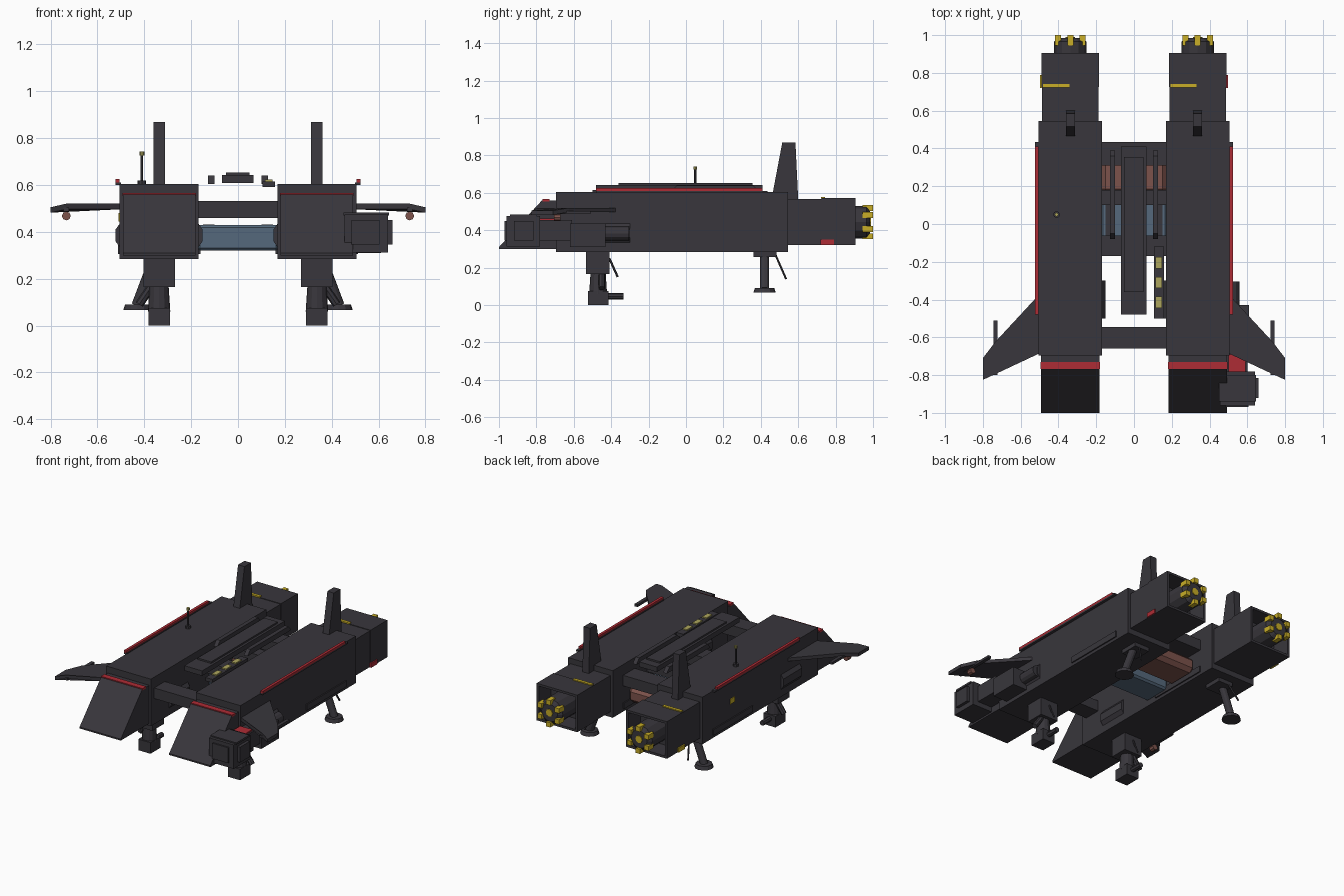
import bpy, bmesh, math
from mathutils import Vector

if "Cube" in bpy.data.objects:
    bpy.data.objects.remove(bpy.data.objects["Cube"])


def material(name, rgb):
    m = bpy.data.materials.new(name)
    m.diffuse_color = (*rgb, 1)
    m.use_nodes = True
    m.node_tree.nodes["Principled BSDF"].inputs["Base Color"].default_value = m.diffuse_color
    return m


DARK = material("charcoal hull", (0.04, 0.037, 0.045))
RED = material("signal red", (0.42, 0.025, 0.035))
YELLOW = material("warning yellow", (0.58, 0.42, 0.02))
PALE = material("pale lamp", (0.42, 0.38, 0.11))
BLUE = material("steel blue", (0.09, 0.14, 0.2))
BROWN = material("rust brown", (0.2, 0.085, 0.07))


def finish(bm, name, mat):
    bmesh.ops.recalc_face_normals(bm, faces=bm.faces[:])
    me = bpy.data.meshes.new(name)
    bm.to_mesh(me)
    bm.free()
    me.materials.append(mat)
    ob = bpy.data.objects.new(name, me)
    bpy.context.collection.objects.link(ob)
    return ob


def box(name, x, y, z, mat=DARK, bevel=0):
    """Box from (min, max) ranges."""
    bm = bmesh.new()
    bmesh.ops.create_cube(bm, size=1)
    for v in bm.verts:
        v.co = [r[0] + (c + 0.5) * (r[1] - r[0]) for c, r in zip(v.co, (x, y, z))]
    if bevel:
        bmesh.ops.bevel(bm, geom=bm.edges[:], offset=bevel, segments=1, affect='EDGES')
    return finish(bm, name, mat)


def prism(name, pts, lo, hi, axis, mat=DARK):
    """Extrude a profile: axis 0 takes (y, z) points, axis 1 (x, z), axis 2 (x, y)."""
    bm = bmesh.new()

    def ring(d):
        out = []
        for p in pts:
            c = list(p)
            c.insert(axis, d)
            out.append(bm.verts.new(c))
        return out
    a, b = ring(lo), ring(hi)
    bm.faces.new(a)
    bm.faces.new(b)
    n = len(pts)
    for i in range(n):
        bm.faces.new((a[i], a[(i + 1) % n], b[(i + 1) % n], b[i]))
    return finish(bm, name, mat)


def rod(name, p, q, r1, r2=None, sides=12, mat=DARK):
    """Cylinder or cone between two points."""
    p, q = Vector(p), Vector(q)
    bm = bmesh.new()
    bmesh.ops.create_cone(bm, cap_ends=True, segments=sides, radius1=r1,
                          radius2=r1 if r2 is None else r2, depth=(q - p).length)
    rot = (q - p).to_track_quat('Z', 'Y')
    for v in bm.verts:
        v.co = rot @ v.co + (p + q) / 2
    return finish(bm, name, mat)


def hollow_box(name, x, y, z, wall, depth):
    """Box with a recess in its rear (+y) face."""
    ob = box(name, x, y, z)
    bm = bmesh.new()
    bm.from_mesh(ob.data)
    back = max(bm.faces, key=lambda f: f.calc_center_median().y)
    bmesh.ops.inset_individual(bm, faces=[back], thickness=wall)
    res = bmesh.ops.extrude_discrete_faces(bm, faces=[back])
    for v in res['faces'][0].verts:
        v.co.y -= depth
    bm.to_mesh(ob.data)
    bm.free()
    return ob


for side, s in (("left", -1), ("right", 1)):
    cx = 0.337 * s

    def X(a, b):
        return sorted((s * a, s * b))

    # Hull, nose wedge and engine housing
    box(side + "_hull", (cx - 0.168, cx + 0.168), (-0.695, 0.545), (0.285, 0.605))
    prism(side + "_nose", [(-0.69, 0.3), (-1, 0.3), (-1, 0.31), (-0.77, 0.56), (-0.69, 0.56)],
          cx - 0.155, cx + 0.155, 0)
    box(side + "_nose_stripe", (cx - 0.157, cx + 0.157), (-0.768, -0.73), (0.553, 0.566), RED)
    box(side + "_engine_collar", (cx - 0.15, cx + 0.15), (0.545, 0.74), (0.322, 0.568))
    hollow_box(side + "_engine_housing", (cx - 0.153, cx + 0.153), (0.725, 0.905),
               (0.32, 0.572), 0.022, 0.13)
    box(side + "_housing_stripe", (cx - 0.145, cx - 0.005), (0.722, 0.742), (0.57, 0.579), YELLOW)
    box(side + "_tail_lamp", X(0.487, 0.498), (0.72, 0.79), (0.32, 0.35), RED if s > 0 else YELLOW)

    # Engine nozzle with yellow vents
    cz = 0.443
    rod(side + "_nozzle", (cx, 0.75, cz), (cx, 0.965, cz), 0.086)
    rod(side + "_nozzle_tip", (cx, 0.965, cz), (cx, 0.985, cz), 0.086, 0.06)
    rod(side + "_nozzle_core", (cx, 0.98, cz), (cx, 0.99, cz), 0.025, sides=8, mat=YELLOW)
    for i in range(6):
        a = math.tau * i / 6 + math.pi / 6
        px, pz = cx + 0.075 * math.cos(a), cz + 0.075 * math.sin(a)
        box(f"{side}_nozzle_vent_{i + 1}", (px - 0.016, px + 0.016), (0.945, 1.0),
            (pz - 0.016, pz + 0.016), YELLOW)

    # Tail fin
    prism(side + "_fin", [(0.462, 0.59), (0.515, 0.87), (0.585, 0.87), (0.6, 0.56), (0.545, 0.56)],
          cx - 0.16 * 0.15 - 0.001 * s, cx + 0.024 - 0.001 * s, 0)

    # Swept wing with drooped tip
    wing = prism(side + "_wing", [(s * 0.49, -0.36), (s * 0.735, -0.625), (s * 0.8, -0.71),
                                  (s * 0.8, -0.825), (s * 0.735, -0.795), (s * 0.49, -0.68)],
                 0.497, 0.52, 2)
    for v in wing.data.vertices:
        if abs(v.co.x) > 0.78:
            v.co.z -= 0.015
    box(side + "_wing_rail", X(0.722, 0.745), (-0.8, -0.51), (0.487, 0.503))
    rod(side + "_wing_pod", (s * 0.733, -0.705, 0.468), (s * 0.733, -0.67, 0.468), 0.019, sides=8, mat=BROWN)
    box(side + "_pod_pylon", X(0.726, 0.74), (-0.7, -0.675), (0.475, 0.492))

    # Hull trim and side bumps
    box(side + "_edge_stripe", X(0.505, 0.523), (-0.48, 0.41), (0.61, 0.625), RED)
    box(side + "_edge_stripe_base", X(0.5, 0.523), (-0.48, 0.435), (0.6, 0.611))
    for where, e in (("inner", -1), ("outer", 1)):
        fx = cx + e * s * 0.168
        tag = side + "_" + where
        prism(tag + "_bump", [(fx, 0.335), (fx + e * s * 0.018, 0.36), (fx + e * s * 0.018, 0.41),
                              (fx, 0.435)], -0.5, -0.3, 1)
        box(tag + "_slab", (fx - 0.008, fx + 0.008), (0.01, 0.435), (0.305, 0.345))

    # Front landing leg
    box(side + "_front_leg_mount", (cx - 0.067, cx + 0.067), (-0.535, -0.41), (0.165, 0.29))
    rod(side + "_front_leg", (cx, -0.47, 0.06), (cx, -0.47, 0.18), 0.048, 0.04)
    box(side + "_front_foot", (cx - 0.046, cx + 0.046), (-0.525, -0.415), (0, 0.075))
    rod(side + "_front_foot_axle", (cx, -0.42, 0.047), (cx, -0.335, 0.047), 0.017, sides=8)
    rod(side + "_front_leg_side_strut", (cx + s * 0.03, -0.45, 0.17), (cx + s * 0.085, -0.45, 0.09), 0.018, sides=8)
    rod(side + "_front_leg_strut", (cx, -0.41, 0.25), (cx, -0.365, 0.15), 0.006, sides=6)

    # Rear landing leg
    box(side + "_rear_leg_mount", (cx - 0.05, cx + 0.06), (0.36, 0.485), (0.258, 0.29))
    rod(side + "_rear_leg", (s * 0.36, 0.42, 0.27), (s * 0.43, 0.42, 0.085), 0.025)
    rod(side + "_rear_foot", (s * 0.43, 0.42, 0.066), (s * 0.43, 0.42, 0.09), 0.06, 0.052)
    rod(side + "_rear_leg_strut", (s * 0.36, 0.48, 0.265), (s * 0.39, 0.535, 0.14), 0.006, sides=6)

# Cross beams and tanks between the hulls
for name, y0, y1 in (("front", -0.66, -0.545), ("mid_front", -0.17, -0.06),
                     ("mid_rear", 0.1, 0.18), ("rear", 0.31, 0.435)):
    box(name + "_cross_beam", (-0.175, 0.175), (y0, y1), (0.46, 0.532))
box("blue_tank", (-0.175, 0.175), (-0.075, 0.115), (0.32, 0.43), BLUE, 0.012)
box("brown_tank", (-0.175, 0.175), (0.16, 0.38), (0.325, 0.428), BROWN, 0.025)
for s in (-1, 1):
    n = "left" if s < 0 else "right"
    box(n + "_tank_clamp", sorted((s * 0.1, s * 0.15)), (-0.06, 0.1), (0.425, 0.432))

# Central spine, ribs and lamp strip
box("spine", (-0.068, 0.066), (-0.48, 0.41), (0.608, 0.642))
box("spine_cap", (-0.052, 0.05), (-0.36, 0.355), (0.64, 0.653))
for s in (-1, 1):
    n = "left" if s < 0 else "right"
    rib = [(-0.08, 0.605), (-0.05, 0.64), (0.36, 0.64), (0.39, 0.605)]
    prism(n + "_rib", rib, s * 0.1, s * 0.128, 0)
box("lamp_strip", (0.105, 0.158), (-0.5, -0.12), (0.592, 0.616))
for i, y in enumerate((-0.205, -0.31, -0.415)):
    box(f"strip_lamp_{i + 1}", (0.115, 0.148), (y - 0.03, y + 0.03), (0.615, 0.624), PALE)

# Antenna and side plate on the left hull
rod("antenna_base", (-0.41, 0.05, 0.6), (-0.41, 0.05, 0.62), 0.018, sides=8)
rod("antenna", (-0.41, 0.05, 0.6), (-0.41, 0.05, 0.73), 0.006, sides=6)
rod("antenna_tip", (-0.41, 0.05, 0.725), (-0.41, 0.05, 0.742), 0.01, sides=8, mat=PALE)
box("left_side_plate", (-0.51, -0.5), (0.2, 0.25), (0.445, 0.48), YELLOW)

# Gun on the right hull
box("gun_head", (0.455, 0.64), (-0.96, -0.78), (0.312, 0.475))
box("gun_face", (0.485, 0.605), (-0.97, -0.95), (0.345, 0.45))
box("gun_side_cap", (0.63, 0.66), (-0.92, -0.815), (0.345, 0.45))
box("gun_top_plate", (0.45, 0.645), (-0.94, -0.8), (0.47, 0.483))
box("gun_arm", (0.49, 0.6), (-0.8, -0.61), (0.345, 0.455))
box("gun_arm_stripe", (0.5, 0.59), (-0.78, -0.69), (0.455, 0.464), RED)
box("gun_breech", (0.49, 0.61), (-0.62, -0.43), (0.31, 0.435))
rod("gun_tail", (0.52, -0.44, 0.383), (0.52, -0.305, 0.383), 0.038)
